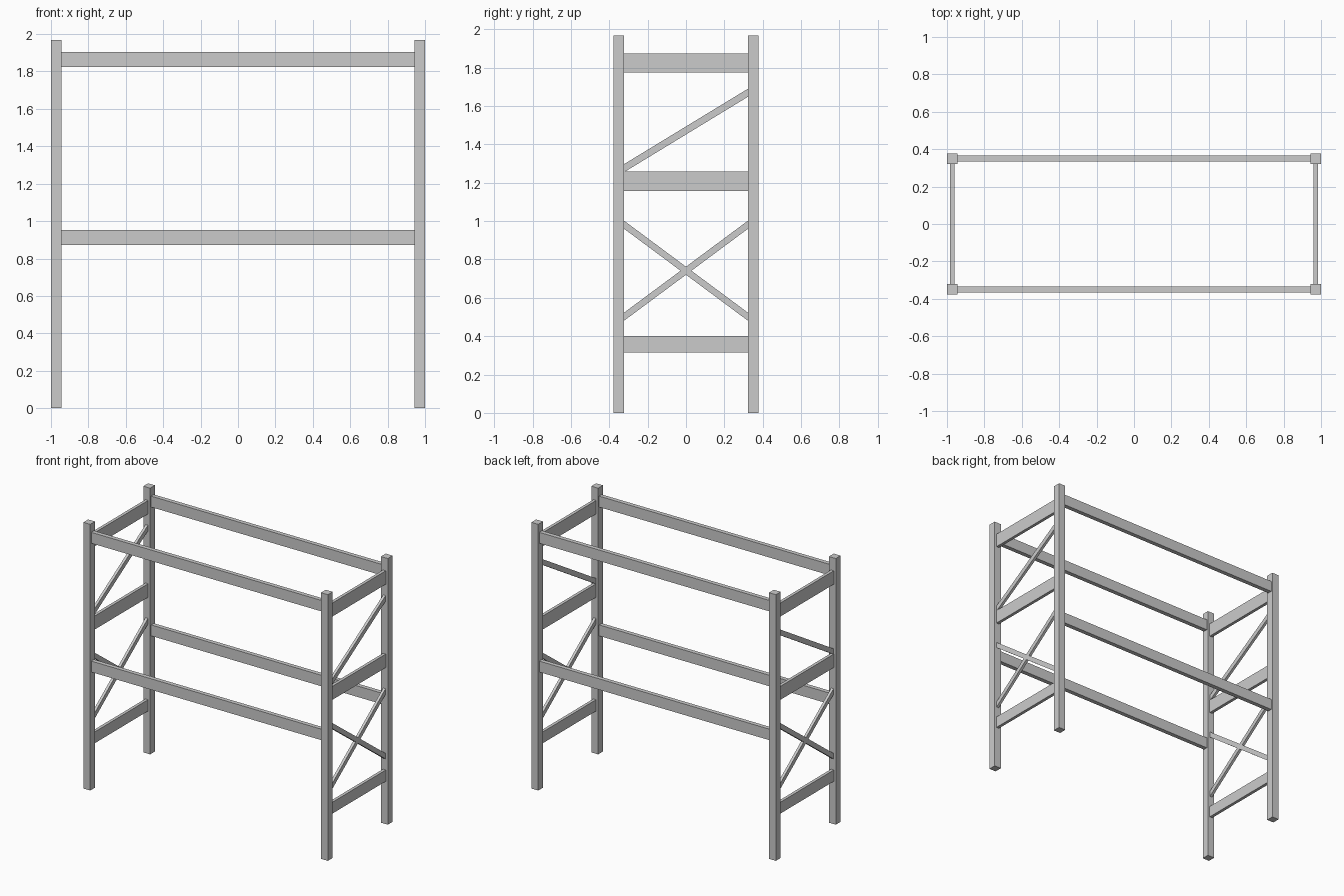
import bpy
import bmesh
from mathutils import Matrix, Vector

if "Cube" in bpy.data.objects:
    bpy.data.objects.remove(bpy.data.objects["Cube"])

POST_X, POST_Y, POST_W, HEIGHT = 0.972, 0.35, 0.056, 1.968
SPAN_X = 2 * POST_X - POST_W   # clear width between posts
SPAN_Y = 2 * POST_Y - POST_W   # clear depth between posts


def bar(name, centre, size, rise=0.0):
    """Box; 'rise' shears it so it climbs along y with vertical cut ends."""
    bm = bmesh.new()
    bmesh.ops.create_cube(bm, size=1.0)
    bmesh.ops.transform(bm, matrix=Matrix.Diagonal((*size, 1.0)), verts=bm.verts)
    for v in bm.verts:
        v.co.z += rise * v.co.y / size[1]
        v.co += Vector(centre)
    mesh = bpy.data.meshes.new(name)
    bm.to_mesh(mesh)
    bm.free()
    obj = bpy.data.objects.new(name, mesh)
    bpy.context.collection.objects.link(obj)
    return obj


# Corner posts
for sx, side in ((-1, "left"), (1, "right")):
    for sy, end in ((-1, "front"), (1, "back")):
        bar(f"{end}_{side}_post", (sx * POST_X, sy * POST_Y, HEIGHT / 2),
            (POST_W, POST_W, HEIGHT))

# Long shelf beams
for sy, end in ((-1, "front"), (1, "back")):
    for z, level in ((0.912, "lower"), (1.864, "upper")):
        bar(f"{end}_{level}_beam", (0, sy * POST_Y, z), (SPAN_X, 0.032, 0.081))

# End frames: level rails, crossed braces and a single upper brace
for sx, side in ((-1, "left"), (1, "right")):
    x = sx * POST_X
    for z, h, level in ((0.358, 0.084, "lower"), (1.207, 0.1, "middle"),
                        (1.823, 0.1, "upper")):
        bar(f"{side}_{level}_rail", (x, 0, z), (0.023, SPAN_Y, h))
    for z, rise, label in ((0.741, 0.478, "rising_cross"),
                           (0.741, -0.478, "falling_cross"),
                           (1.472, 0.392, "upper_diagonal")):
        bar(f"{side}_{label}_brace", (x, 0, z), (0.02, SPAN_Y, 0.042), rise)
